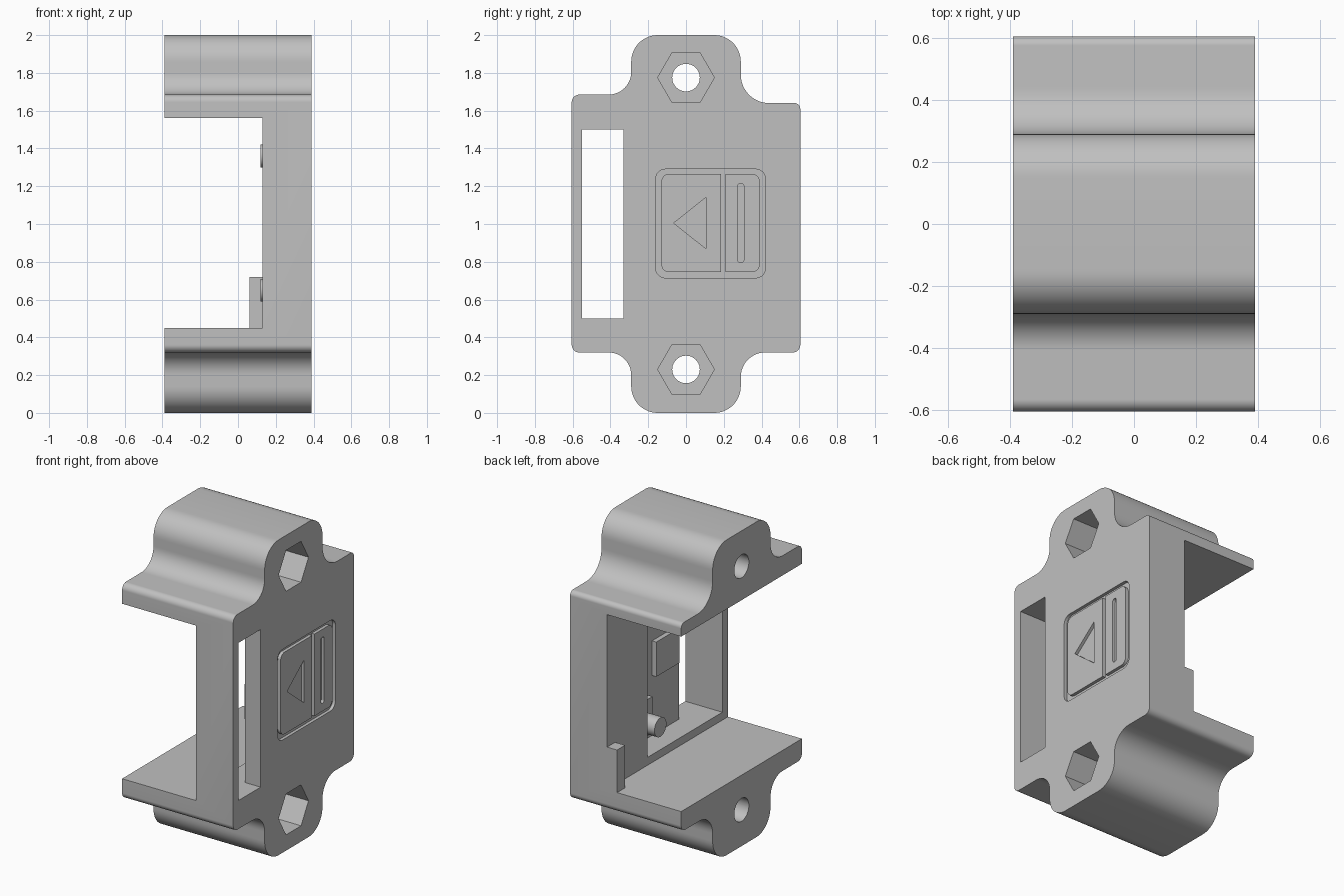
import bpy, bmesh, math
from mathutils import Vector

cube = bpy.data.objects.get("Cube")
if cube:
    bpy.data.objects.remove(cube, do_unlink=True)

# Single grey plastic
GREY = (0.53, 0.53, 0.53, 1.0)
plastic = bpy.data.materials.new("grey_plastic")
plastic.use_nodes = True
plastic.diffuse_color = GREY
plastic.node_tree.nodes["Principled BSDF"].inputs["Base Color"].default_value = GREY


def rounded(corners, steps=12):
    """Right-angled (y, z, radius) corners to a filleted outline."""
    out = []
    for i, (y, z, r) in enumerate(corners):
        p = Vector((y, z))
        if r == 0:
            out.append(p)
            continue
        before = Vector(corners[i - 1][:2])
        after = Vector(corners[(i + 1) % len(corners)][:2])
        a = p + (before - p).normalized() * r
        b = p + (after - p).normalized() * r
        c = a + b - p
        for k in range(steps + 1):
            t = math.pi / 2 * k / steps
            out.append(c + (a - c) * math.cos(t) + (b - c) * math.sin(t))
    return out


def rect(y0, y1, z0, z1, r=0):
    return rounded([(y0, z0, r), (y1, z0, r), (y1, z1, r), (y0, z1, r)])


def ring(y, z, r, sides):
    return [(y + r * math.cos(math.tau * k / sides),
             z + r * math.sin(math.tau * k / sides)) for k in range(sides)]


def prism(name, outline, x0, x1):
    """Extrude a y-z outline along x."""
    bm = bmesh.new()
    face = bm.faces.new([bm.verts.new((x0, p[0], p[1])) for p in outline])
    ext = bmesh.ops.extrude_face_region(bm, geom=[face])
    moved = [v for v in ext["geom"] if isinstance(v, bmesh.types.BMVert)]
    bmesh.ops.translate(bm, vec=(x1 - x0, 0, 0), verts=moved)
    bmesh.ops.recalc_face_normals(bm, faces=bm.faces)
    mesh = bpy.data.meshes.new(name)
    bm.to_mesh(mesh)
    bm.free()
    mesh.materials.append(plastic)
    obj = bpy.data.objects.new(name, mesh)
    bpy.context.collection.objects.link(obj)
    return obj


def activate(obj):
    bpy.ops.object.select_all(action="DESELECT")
    obj.select_set(True)
    bpy.context.view_layer.objects.active = obj


def cut(obj, outline, x0, x1):
    tool = prism("cutter", outline, x0, x1)
    mod = obj.modifiers.new("cut", "BOOLEAN")
    mod.operation = "DIFFERENCE"
    mod.solver = "EXACT"
    mod.object = tool
    activate(obj)
    bpy.ops.object.modifier_apply(modifier=mod.name)
    bpy.data.objects.remove(tool, do_unlink=True)


OUT, WALL, FLOOR = 0.39, 0.13, 0.28   # outer face, inner wall face, pocket floor
W, EAR = 0.605, 0.29                  # half widths of the body and the ears

# Housing: body outline with an ear at each end
housing = prism("housing", rounded([
    (-W, 0.32, 0.04), (-EAR, 0.32, 0.12), (-EAR, 0, 0.14),
    (EAR, 0, 0.14), (EAR, 0.32, 0.13), (W, 0.32, 0.04),
    (W, 1.64, 0.03), (EAR, 1.64, 0.15), (EAR, 2, 0.14),
    (-EAR, 2, 0.14), (-EAR, 1.685, 0.12), (-W, 1.685, 0.04)]), -OUT, OUT)

# Open bay, inner pocket and through window
cut(housing, rect(-1, 1, 0.45, 1.56), -1, WALL)
cut(housing, rect(-0.55, 0.2, 0.5, 1.5), 0, FLOOR)
cut(housing, rect(-0.55, -0.33, 0.5, 1.5), 0, 1)

# Bolt holes with hexagonal nut recesses
for z in (0.23, 1.775):
    cut(housing, ring(0, z, 0.073, 40), -1, 1)
    cut(housing, ring(0, z, 0.15, 6), 0.06, 1)

# Recess for the raised arrow panel
cut(housing, rect(-0.16, 0.42, 0.715, 1.29, 0.05), 0.37, 1)

# Arrow panel: split by a groove, with an engraved triangle and slot
panel = prism("arrow_panel", rect(-0.13, 0.39, 0.745, 1.265, 0.04), 0.36, OUT)
cut(panel, rect(0.185, 0.21, 0.5, 1.5), 0, 1)
cut(panel, [(-0.065, 1.005), (0.105, 0.87), (0.105, 1.14)], 0.371, 1)
cut(panel, rect(0.274, 0.306, 0.795, 1.215, 0.015), 0.371, 1)

# Corner stop beside the lower shelf
stop = prism("corner_stop", rect(0.525, W, 0.44, 0.72), 0.06, 0.15)

# Locating pegs and pads inside the pocket
parts = [housing, panel, stop]
for label, z in (("lower", 0.65), ("upper", 1.36)):
    parts.append(prism(label + "_peg", ring(0.085, z, 0.06, 32), 0.12, FLOOR + 0.01))
parts.append(prism("lower_pad", rect(-0.02, 0.19, 0.54, 0.77), 0.25, FLOOR + 0.01))
parts.append(prism("middle_pad", rect(-0.29, -0.06, 0.88, 1.1), 0.25, FLOOR + 0.01))

for part in parts:
    activate(part)
    bpy.ops.object.shade_smooth_by_angle(angle=math.radians(30))
